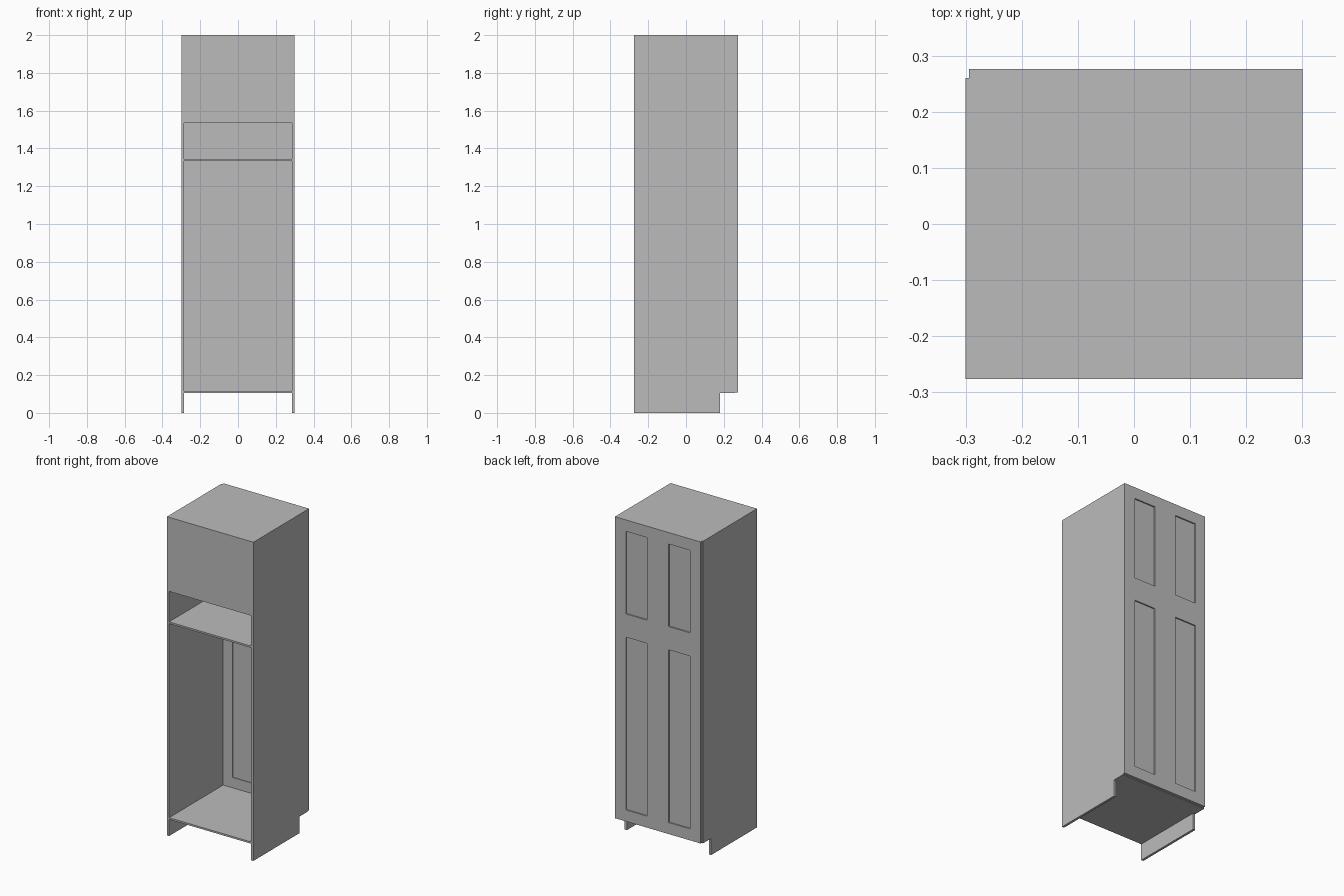
import bpy
import bmesh
from mathutils import Vector

if "Cube" in bpy.data.objects:
    bpy.data.objects.remove(bpy.data.objects["Cube"], do_unlink=True)

# One plain grey for the whole cabinet
grey = bpy.data.materials.new("cabinet_grey")
grey.use_nodes = True
colour = (0.5, 0.5, 0.5, 1)
grey.diffuse_color = colour
grey.node_tree.nodes["Principled BSDF"].inputs["Base Color"].default_value = colour

W, D, H = 0.30, 0.276, 2.0      # half width, half depth, height
WALL, BOARD = 0.015, 0.011      # side and shelf thickness
FLOOR, SHELF, OPEN_TOP = 0.104, 1.333, 1.535
DOOR_Y = 0.26                   # where the carcass meets the doors


def prism(name, profile, x0, x1):
    """Extrude a (y, z) outline along x."""
    bm = bmesh.new()
    face = bm.faces.new([bm.verts.new((x0, y, z)) for y, z in profile])
    new = bmesh.ops.extrude_face_region(bm, geom=[face])["geom"]
    bmesh.ops.translate(bm, vec=Vector((x1 - x0, 0, 0)),
                        verts=[v for v in new if isinstance(v, bmesh.types.BMVert)])
    bmesh.ops.recalc_face_normals(bm, faces=bm.faces)
    mesh = bpy.data.meshes.new(name)
    bm.to_mesh(mesh)
    bm.free()
    mesh.materials.append(grey)
    obj = bpy.data.objects.new(name, mesh)
    bpy.context.collection.objects.link(obj)
    return obj


def box(name, x0, x1, y0, y1, z0, z1):
    return prism(name, [(y0, z0), (y1, z0), (y1, z1), (y0, z1)], x0, x1)


def carve(obj, cutters):
    """Subtract the cutters, keep the result and discard the cutters."""
    for cutter in cutters:
        cutter.hide_render = True
        mod = obj.modifiers.new("carve", "BOOLEAN")
        mod.operation = "DIFFERENCE"
        mod.solver = "EXACT"
        mod.object = cutter
    graph = bpy.context.evaluated_depsgraph_get()
    mesh = bpy.data.meshes.new_from_object(obj.evaluated_get(graph))
    obj.modifiers.clear()
    obj.data = mesh
    for cutter in cutters:
        bpy.data.objects.remove(cutter, do_unlink=True)


# Carcass: side outline with a toe notch, hollowed into compartments
carcass = prism("carcass", [(-D, 0), (0.18, 0), (0.18, FLOOR), (DOOR_Y, FLOOR),
                            (DOOR_Y, H), (-D, H)], -W, W)
inner = W - WALL
low = box("under_floor_cutter", -inner, inner, -1, 1, -0.1, FLOOR)
main = box("main_cutter", -inner, inner, -1, 1, FLOOR + BOARD, SHELF)
z = SHELF + BOARD
top = prism("upper_cutter", [(-1, z), (1, z), (1, H - BOARD), (-D + BOARD, H - BOARD),
                             (-D + BOARD, OPEN_TOP), (-1, OPEN_TOP)], -inner, inner)
carve(carcass, [low, main, top])

# Door front with four panels recessed on both faces
doors = box("panelled_doors", -0.294, W, DOOR_Y, D, 0.108, H)
recesses = []
for x in (-0.147, 0.150):
    for z0, z1 in ((0.18, 1.264), (1.41, 1.928)):
        for y0, y1 in ((DOOR_Y - 0.1, DOOR_Y + 0.004), (D - 0.008, D + 0.1)):
            recesses.append(box("panel_cutter", x - 0.074, x + 0.074, y0, y1, z0, z1))
carve(doors, recesses)
